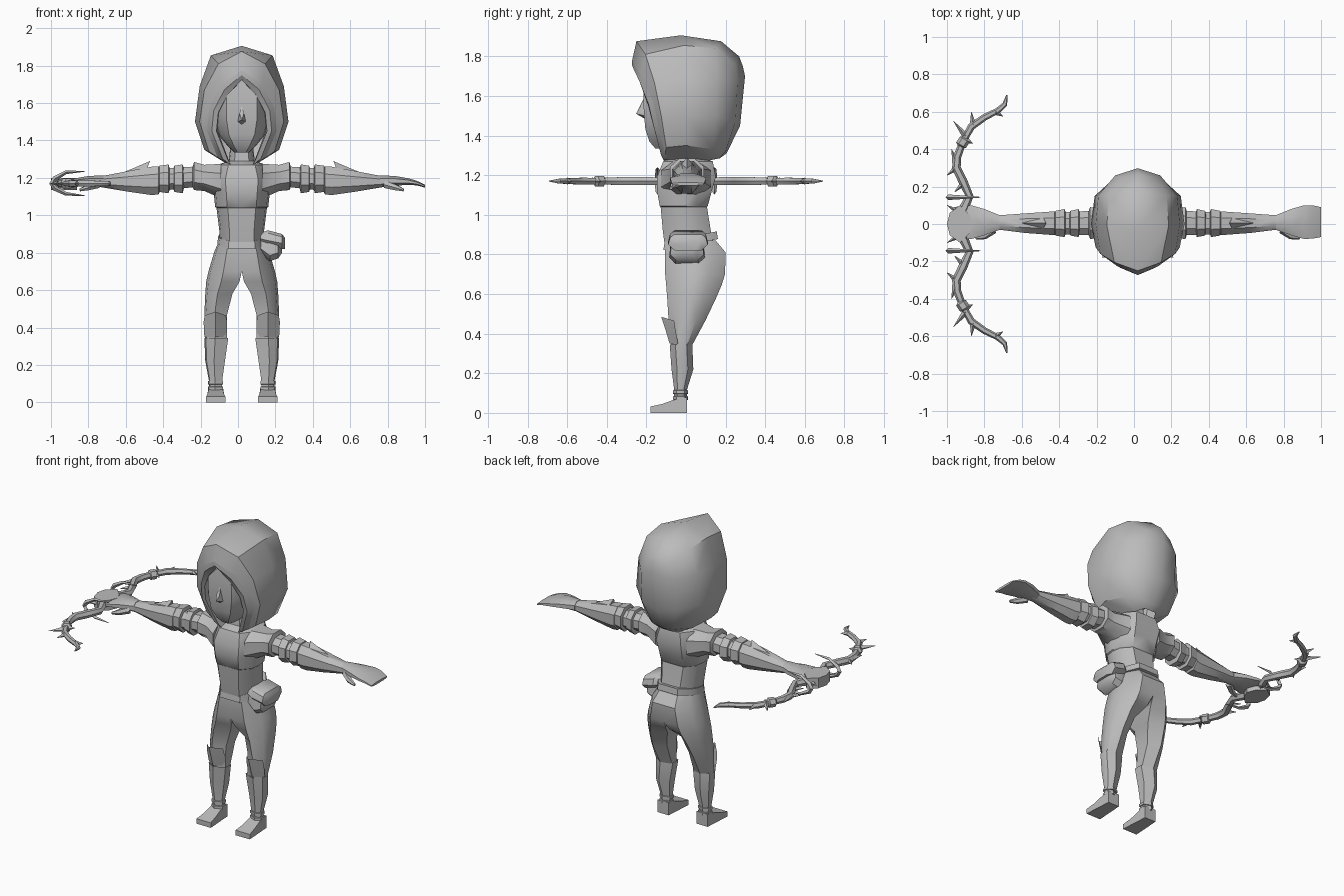
import bpy, bmesh, math
from mathutils import Vector

CX = 0.02  # symmetry plane of the body
grey = bpy.data.materials.new("plain_grey")
grey.diffuse_color = (0.5, 0.5, 0.5, 1)


def make(name, verts, faces, mirror=None, origin=(CX, 0, 0), angle=38):
    """Mesh object; mirror is an axis index or None."""
    bm = bmesh.new()
    vs = [bm.verts.new(v) for v in verts]
    for f in faces:
        bm.faces.new([vs[i] for i in f])
    bmesh.ops.remove_doubles(bm, verts=bm.verts, dist=1e-5)
    bmesh.ops.recalc_face_normals(bm, faces=bm.faces)
    me = bpy.data.meshes.new(name)
    bm.to_mesh(me)
    bm.free()
    me.materials.append(grey)
    me.shade_smooth()
    me.set_sharp_from_angle(angle=math.radians(angle))
    ob = bpy.data.objects.new(name, me)
    ob.location = origin
    bpy.context.collection.objects.link(ob)
    if mirror is not None:
        m = ob.modifiers.new("mirror", 'MIRROR')
        m.use_axis = [i == mirror for i in range(3)]
        m.merge_threshold = 0.0005
    return ob


def loft(name, rings, closed=True, mirror=None, origin=(CX, 0, 0), angle=38):
    """Skin between rings of equal length; faces on the mirror plane are left out."""
    n = len(rings[0])
    verts = [p for r in rings for p in r]
    faces = []
    for i in range(len(rings) - 1):
        for j in range(n if closed else n - 1):
            k = (j + 1) % n
            faces.append((i * n + j, i * n + k, (i + 1) * n + k, (i + 1) * n + j))
    if closed:
        faces += [tuple(range(n)), tuple(range(len(verts) - n, len(verts)))]
    if mirror == 0:
        faces = [f for f in faces if any(abs(verts[i][0]) > 1e-4 for i in f)]
    return make(name, verts, faces, mirror, origin, angle)


def level(z, xi, xo, yf, yb, ki=1.0, tilt=0.0):
    """Horizontal eight-sided section; ki = 1 keeps the inner side square."""
    ym, k = (yf + yb) / 2, 0.5
    f, b = yf - ym, yb - ym
    xm = xi + (xo - xi) * 0.55
    pts = [(xi, ym + f * ki), (xm, yf), (xo - (xo - xm) * 0.15, ym + f * k), (xo, ym),
           (xo - (xo - xm) * 0.15, ym + b * k), (xm, yb), (xi, ym + b * ki), (xi, ym)]
    return [(x, y, z + tilt * y) for x, y in pts]


def upright(x, top, bot, yf, yb, k=0.45):
    """Eight-sided section across an arm."""
    zm, ym = (top + bot) / 2, (yf + yb) / 2
    h, w = (top - bot) / 2, (yb - yf) / 2
    return [(x, ym + a * w, zm + b * h) for a, b in
            ((-1, -k), (-1, k), (-k, 1), (k, 1), (1, k), (1, -k), (k, -1), (-k, -1))]


def tube(name, path, radii, up=(0, 0, 1), n=6, mirror=None, origin=(0, 0, 0)):
    pts = [Vector(p) for p in path]
    rings = []
    for i, p in enumerate(pts):
        t = (pts[min(i + 1, len(pts) - 1)] - pts[max(i - 1, 0)]).normalized()
        u = t.cross(Vector(up)).normalized()
        v = u.cross(t)
        rings.append([tuple(p + radii[i] * (u * math.cos(a) + v * math.sin(a)))
                      for a in (2 * math.pi * j / n for j in range(n))])
    return loft(name, rings, True, mirror, origin)


# Hood: sections from the front rim to the centre line of the back
rim = [(0, -.273, 1.775), (.11, -.225, 1.70), (.175, -.165, 1.57),
       (.185, -.14, 1.45), (.13, -.105, 1.31), (.08, -.09, 1.28)]
loft("hood", [
    rim,
    [(0, -.25, 1.876), (.125, -.205, 1.81), (.2, -.16, 1.67), (.225, -.125, 1.5), (.175, -.1, 1.34), (.08, -.08, 1.28)],
    [(0, -.025, 1.906), (.165, -.01, 1.855), (.225, 0, 1.69), (.25, 0, 1.5), (.2, 0, 1.35), (.08, .02, 1.275)],
    [(0, .177, 1.876), (.155, .15, 1.84), (.21, .155, 1.69), (.23, .15, 1.5), (.165, .14, 1.33), (.07, .12, 1.275)],
    [(0, .268, 1.80), (.09, .245, 1.76), (.12, .26, 1.67), (.12, .25, 1.47), (.08, .20, 1.32), (.04, .17, 1.285)],
    [(0, .268, 1.80), (0, .287, 1.75), (0, .298, 1.70), (0, .273, 1.45), (0, .205, 1.31), (0, .17, 1.285)],
], closed=False, mirror=0)

# Hair locks between the hood rim and the face
inner = [(0, -.245, 1.725), (.075, -.22, 1.645), (.125, -.19, 1.55),
         (.135, -.165, 1.45), (.075, -.125, 1.30), (.06, -.11, 1.27)]
back = [(x * .95, y + .09, z) for x, y, z in inner]
ridge = [((a[0] + b[0]) / 2, (a[1] + b[1]) / 2 - .012, (a[2] + b[2]) / 2) for a, b in zip(rim, inner)]
loft("hair", [rim, ridge, inner, back], closed=False, mirror=0)

# Head with chin and nose
loft("face", [level(1.335, 0, .04, -.155, .0), level(1.37, 0, .075, -.185, .05),
              level(1.43, 0, .125, -.205, .1), level(1.52, 0, .15, -.213, .1),
              level(1.62, 0, .15, -.215, .1), level(1.74, 0, .12, -.20, .08)], mirror=0)
make("nose", [(0, -.212, 1.59), (.022, -.208, 1.50), (0, -.252, 1.51), (0, -.208, 1.485), (.012, -.232, 1.545)],
     [(0, 4, 1), (0, 2, 4), (4, 2, 1), (2, 3, 1)], mirror=0)

# Torso, neck and waist belt
loft("torso", [level(.85, 0, .118, -.108, .14), level(.92, 0, .12, -.117, .125),
               level(1.04, 0, .135, -.128, .106), level(1.045, 0, .142, -.133, .11),
               level(1.12, 0, .15, -.146, .13), level(1.19, 0, .16, -.147, .15),
               level(1.27, 0, .13, -.115, .135), level(1.29, 0, .07, -.07, .08),
               level(1.37, 0, .06, -.06, .06)], mirror=0)
loft("belt", [level(z, 0, .125 + d, -.108 - d, .155 + d, tilt=.2)
              for z, d in ((.845, -.02), (.845, .006), (.885, 0), (.885, -.02))], mirror=0)

# Legs with hips, then boots, ankle straps and feet
loft("leg", [level(.87, 0, .118, -.105, .15), level(.81, 0, .145, -.105, .20),
             level(.70, 0, .178, -.105, .197), level(.645, .012, .19, -.1, .18, .85),
             level(.58, .05, .195, -.095, .152, .5), level(.47, .078, .2, -.088, .10, .5),
             level(.33, .078, .195, -.07, .025, .5)], mirror=0)
loft("boot", [level(.335, .08, .19, -.065, .02, .5), level(.345, .072, .2, -.082, .032, .5),
              level(.22, .09, .195, -.073, .037, .5), level(.12, .104, .176, -.06, .006, .5),
              level(.03, .105, .175, -.06, .004, .5)], mirror=0)
for z in (.075, .105):
    loft("ankle_strap", [level(z + dz, .105 - d, .175 + d, -.06 - d, .005 + d, .5)
                         for dz, d in ((-.01, 0), (-.008, .006), (.008, .006), (.01, 0))], mirror=0)
foot = [(.005, 0), (-.18, 0), (-.18, .032), (-.12, .045), (-.065, .065), (.005, .08)]
loft("foot", [[(x + s * max(0, -y - .08) * .12, y, z) for y, z in foot]
              for x, s in ((.1, -1), (.178, 1))], mirror=0)

# Knee guards with a pointed upper lip
loft("knee_guard", [
    [(.085, -.06, .465), (.14, -.125, .485), (.198, -.06, .465)],
    [(.078, -.055, .43), (.14, -.105, .425), (.204, -.055, .43)],
    [(.08, -.04, .35), (.14, -.083, .35), (.2, -.04, .35)]], closed=False, mirror=0, angle=25)

# Sleeves, arm bands and forearms
loft("upper_arm", [upright(*s) for s in (
    (.11, 1.275, 1.09, -.125, .125), (.2, 1.27, 1.13, -.075, .085), (.255, 1.285, 1.135, -.08, .09),
    (.262, 1.26, 1.15, -.06, .07), (.44, 1.25, 1.13, -.055, .06))], mirror=0)
for x, w in ((.31, .05), (.385, .055)):
    loft("arm_band", [upright(x, 1.25, 1.14, -.05, .06), upright(x + .006, 1.272, 1.118, -.07, .08),
                      upright(x + w, 1.265, 1.125, -.062, .07), upright(x + w + .005, 1.25, 1.14, -.05, .06)],
         mirror=0)
loft("forearm", [upright(*s) for s in (
    (.43, 1.24, 1.14, -.05, .055), (.445, 1.262, 1.112, -.06, .068), (.48, 1.26, 1.108, -.057, .065),
    (.6, 1.238, 1.125, -.048, .057), (.72, 1.215, 1.145, -.033, .048), (.78, 1.205, 1.155, -.03, .045))], mirror=0)
make("forearm_fin", [(.43, .005, 1.255), (.49, .005, 1.29), (.62, .005, 1.235),
                     (.51, -.035, 1.24), (.51, .045, 1.24)],
     [(1, 2, 3), (1, 4, 2), (1, 3, 4), (3, 2, 4)], mirror=0)

# Hands: flat mitten curling down, with a thumb
loft("hand", [upright(*s) for s in (
    (.74, 1.214, 1.15, -.032, .048), (.82, 1.21, 1.158, -.06, .08), (.89, 1.198, 1.163, -.08, .1),
    (.935, 1.185, 1.16, -.078, .1), (.98, 1.163, 1.148, -.07, .09))], mirror=0)
tube("thumb", [(.77, -.03, 1.165), (.82, -.065, 1.15), (.865, -.075, 1.135)], [.022, .018, .008],
     mirror=0, origin=(CX, 0, 0))

# Belt pouch with an overhanging lid
def pouch_ring(x, z0, z1, y0, y1):
    c = .03
    return [(x, y0 + c, z0), (x, y1 - c, z0), (x, y1, z0 + c), (x, y1 - .01, z1 - .015),
            (x, y1 - c, z1), (x, y0 + c, z1), (x, y0 + .01, z1 - .015), (x, y0, z0 + c)]
loft("pouch", [pouch_ring(.11, .80, .89, -.07, .08), pouch_ring(.17, .755, .90, -.085, .095),
               pouch_ring(.215, .77, .88, -.08, .09), pouch_ring(.235, .80, .85, -.05, .06)], origin=(0, 0, 0))
loft("pouch_lid", [pouch_ring(.12, .845, .905, -.075, .08), pouch_ring(.16, .835, .92, -.09, .11),
                   pouch_ring(.235, .82, .90, -.09, .11), pouch_ring(.25, .82, .88, -.06, .08)], origin=(0, 0, 0))

# Bow: one limb, mirrored front to back
Z = 1.17
limb = [(-.93, 0), (-.92, .06), (-.88, .15), (-.915, .23), (-.95, .30), (-.945, .36), (-.915, .44),
        (-.87, .52), (-.80, .57), (-.73, .605), (-.69, .64), (-.68, .69)]
width = [.03, .028, .022, .024, .024, .022, .018, .02, .018, .016, .014, .003]
tube("bow_limb", [(x, y, Z) for x, y in limb], width, mirror=1)
tube("bow_collar", [(-.93, .41, Z), (-.925, .422, Z), (-.905, .452, Z), (-.90, .464, Z)],
     [.012, .03, .03, .012], mirror=1)

# Thorns growing along the bow
for base, tip in (((-.90, .47), (-.965, .55)), ((-.95, .30), (-1.0, .26)), ((-.955, .33), (-.975, .40)),
                  ((-.86, .53), (-.87, .60)), ((-.74, .60), (-.70, .575)), ((-.93, .06), (-1.0, .10)),
                  ((-.91, .22), (-.96, .17)), ((-.90, .45), (-.86, .43))):
    tube("bow_thorn", [(*base, Z), (*tip, Z)], [.018, .001], n=4, mirror=1)

# Crescent guards beside the grip, and the grip itself
tube("bow_guard", [(-.82, .143, 1.235), (-.92, .143, 1.23), (-.98, .143, 1.195), (-.995, .143, Z),
                   (-.98, .143, 1.145), (-.92, .143, 1.115), (-.82, .143, 1.105)],
     [.002, .01, .014, .014, .014, .01, .002], up=(0, 1, 0), n=4, mirror=1)
loft("bow_grip", [[(x, y, Z + s * h) for x, y in ((-1.0, 0), (-.985, .06), (-.93, .1), (-.88, .05),
                                                  (-.86, 0), (-.88, -.05), (-.93, -.1), (-.985, -.06))]
                  for s, h in ((-1, .035), (1, .03))], origin=(0, 0, 0))
